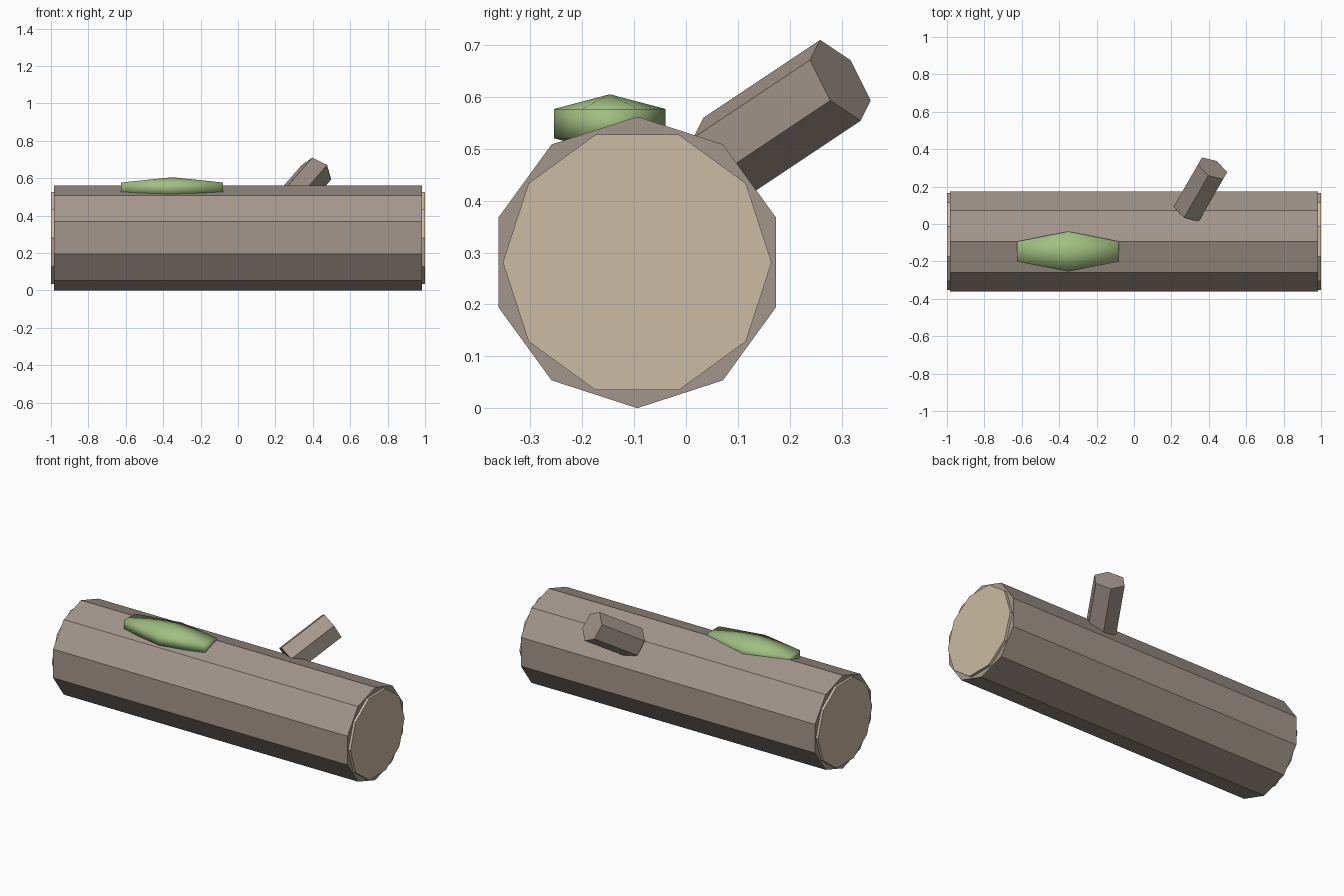
import bpy
import bmesh
from math import sin, cos, pi, radians
from mathutils import Matrix, Vector, Euler

if "Cube" in bpy.data.objects:
    bpy.data.objects.remove(bpy.data.objects["Cube"], do_unlink=True)


def make_material(name, rgb):
    mat = bpy.data.materials.new(name)
    mat.use_nodes = True
    mat.diffuse_color = (*rgb, 1)
    mat.node_tree.nodes["Principled BSDF"].inputs["Base Color"].default_value = (*rgb, 1)
    return mat


def turned(name, sides, profile, matrix, mat, offset=0.0, smooth=False):
    """Faceted solid of revolution about local z; profile is (radius, z), radius 0 is a pole."""
    bm = bmesh.new()
    rings = []
    for r, z in profile:
        count = sides if r > 0 else 1
        angles = [pi / 2 + (i + offset) * 2 * pi / sides for i in range(count)]
        rings.append([bm.verts.new((r * cos(a), r * sin(a), z)) for a in angles])
    for low, high in zip(rings, rings[1:]):
        for i in range(sides):
            j = (i + 1) % sides
            quad = [low[i % len(low)], low[j % len(low)], high[j % len(high)], high[i % len(high)]]
            bm.faces.new(list(dict.fromkeys(quad)))
    for end in (rings[0], rings[-1]):
        if len(end) > 1:
            bm.faces.new(end)
    bmesh.ops.transform(bm, matrix=matrix, verts=bm.verts)
    bmesh.ops.recalc_face_normals(bm, faces=bm.faces)
    for face in bm.faces:
        face.smooth = smooth
    mesh = bpy.data.meshes.new(name)
    bm.to_mesh(mesh)
    bm.free()
    mesh.materials.append(mat)
    obj = bpy.data.objects.new(name, mesh)
    bpy.context.collection.objects.link(obj)
    return obj


bark = make_material("bark brown", (0.367, 0.307, 0.263))
wood = make_material("cut wood", (0.60, 0.50, 0.36))
green = make_material("moss green", (0.355, 0.522, 0.223))

# Local z lies along world x, local y points up
axis = Matrix(((0, 0, 1, 0), (1, 0, 0, 0), (0, 1, 0, 0), (0, 0, 0, 1)))
lying = Matrix.Translation((0, -0.094, 0.281)) @ axis

# Log trunk
turned("log_trunk", 10, [(0.281, -0.985), (0.281, 0.985)], lying, bark)

# Cut ends, turned half a facet against the trunk
for name, inner, outer in (("left_cut_end", 0.96, 1.0), ("right_cut_end", -0.96, -1.0)):
    turned(name, 10, [(0.259, inner), (0.259, outer)], lying, wood, offset=0.5)

# Branch stub leaning up, back and to the left
lean = Euler((radians(-60), 0, radians(-30))).to_matrix().to_4x4()
turned("branch_stub", 6, [(0.09, -0.15), (0.09, 0.15)],
       Matrix.Translation((0.355, 0.185, 0.557)) @ lean, bark)

# Moss patch: a coarse flattened ball
moss_place = Matrix.Translation((-0.352, -0.147, 0.5485)) @ Matrix.Diagonal((0.363, 0.124, 0.0565, 1))
ring = sin(pi / 3)
turned("moss_patch", 6, [(0, -1), (ring, -0.5), (ring, 0.5), (0, 1)], moss_place, green, smooth=True)
